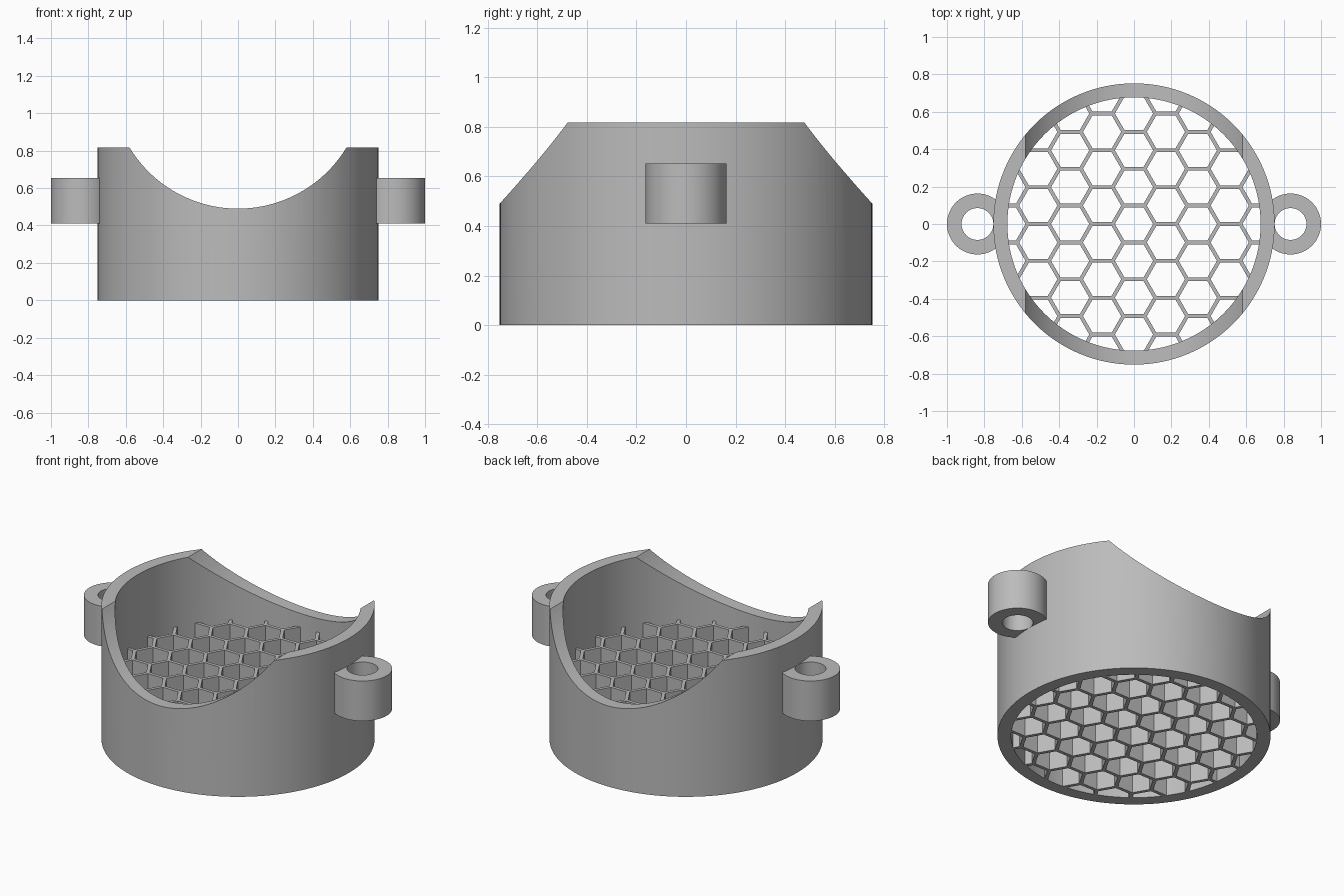
import bpy
import bmesh
import math
from mathutils import Matrix, Vector

if "Cube" in bpy.data.objects:
    bpy.data.objects.remove(bpy.data.objects["Cube"], do_unlink=True)

R_OUT, R_IN, HEIGHT = 0.752, 0.677, 0.817   # cup
SCOOP_R, SCOOP_Z = 0.678, 1.168             # saddle cut across the rim
LUG_X, LUG_R, LUG_HOLE = 0.837, 0.163, 0.085
LUG_LOW, LUG_HIGH = 0.41, 0.653
PITCH, RIB, GRID_TOP = 0.197, 0.02, 0.41    # honeycomb
SEGS = 128

grey = bpy.data.materials.new("plain grey")
grey.use_nodes = True
grey.diffuse_color = (0.5, 0.5, 0.5, 1)
grey.node_tree.nodes["Principled BSDF"].inputs["Base Color"].default_value = grey.diffuse_color


def prism(bm, radius, low, high, x=0, y=0, sides=SEGS):
    """Add an upright prism between two heights."""
    place = Matrix.Translation((x, y, (low + high) / 2))
    return bmesh.ops.create_cone(bm, cap_ends=True, segments=sides, radius1=radius,
                                 radius2=radius, depth=high - low, matrix=place)["verts"]


def finish(name, bm):
    mesh = bpy.data.meshes.new(name)
    bm.to_mesh(mesh)
    bm.free()
    mesh.materials.append(grey)
    obj = bpy.data.objects.new(name, mesh)
    bpy.context.collection.objects.link(obj)
    return obj


def cylinder(name, *args, **kwargs):
    bm = bmesh.new()
    prism(bm, *args, **kwargs)
    return finish(name, bm)


def activate(obj):
    bpy.ops.object.select_all(action="DESELECT")
    obj.select_set(True)
    bpy.context.view_layer.objects.active = obj


def cut(obj, cutter):
    """Subtract the cutter, then discard it."""
    mod = obj.modifiers.new("cut", "BOOLEAN")
    mod.operation = "DIFFERENCE"
    mod.solver = "EXACT"
    mod.object = cutter
    activate(obj)
    bpy.ops.object.modifier_apply(modifier=mod.name)
    bpy.data.objects.remove(cutter, do_unlink=True)


def smooth(obj):
    activate(obj)
    bpy.ops.object.shade_smooth_by_angle(angle=math.radians(25))


# Round wall with a straight bore and a saddle scoop running front to back
wall = cylinder("cup_wall", R_OUT, 0, HEIGHT)
cut(wall, cylinder("bore", R_IN, -0.1, 1))
scoop = cylinder("scoop", SCOOP_R, -1, 1)
scoop.data.transform(Matrix.Translation((0, 0, SCOOP_Z)) @ Matrix.Rotation(math.pi / 2, 4, "X"))
cut(wall, scoop)
smooth(wall)

# Drilled mounting lugs on both sides
for side, x in (("left", LUG_X), ("right", -LUG_X)):
    lug = cylinder(side + "_lug", LUG_R, LUG_LOW, LUG_HIGH, x=x, sides=64)
    cut(lug, cylinder("drill", LUG_HOLE, 0, 1, x=x, sides=48))
    cut(lug, cylinder("bore", R_IN + 0.01, 0, 1))
    smooth(lug)

# Deep honeycomb: a solid plug pierced by hexagonal cells
grid = cylinder("honeycomb_grid", R_IN + 0.002, 0, GRID_TOP)
cells = bmesh.new()
cell_r = (PITCH - RIB) / math.sqrt(3)
column = PITCH * math.sqrt(3) / 2
for i in range(-5, 6):
    for j in range(-5, 6):
        x, y = i * column, (j + (i % 2) / 2) * PITCH
        if math.hypot(x, y) < R_IN + PITCH / 2:
            verts = prism(cells, cell_r, -0.1, GRID_TOP + 0.1, x, y, sides=6)
            # Put a corner of every cell on the x axis
            first = verts[0].co - Vector((x, y, 0))
            turn = -math.atan2(first.y, first.x)
            bmesh.ops.rotate(cells, verts=verts, cent=(x, y, 0),
                             matrix=Matrix.Rotation(turn, 3, "Z"))
cut(grid, finish("cells", cells))
smooth(grid)
